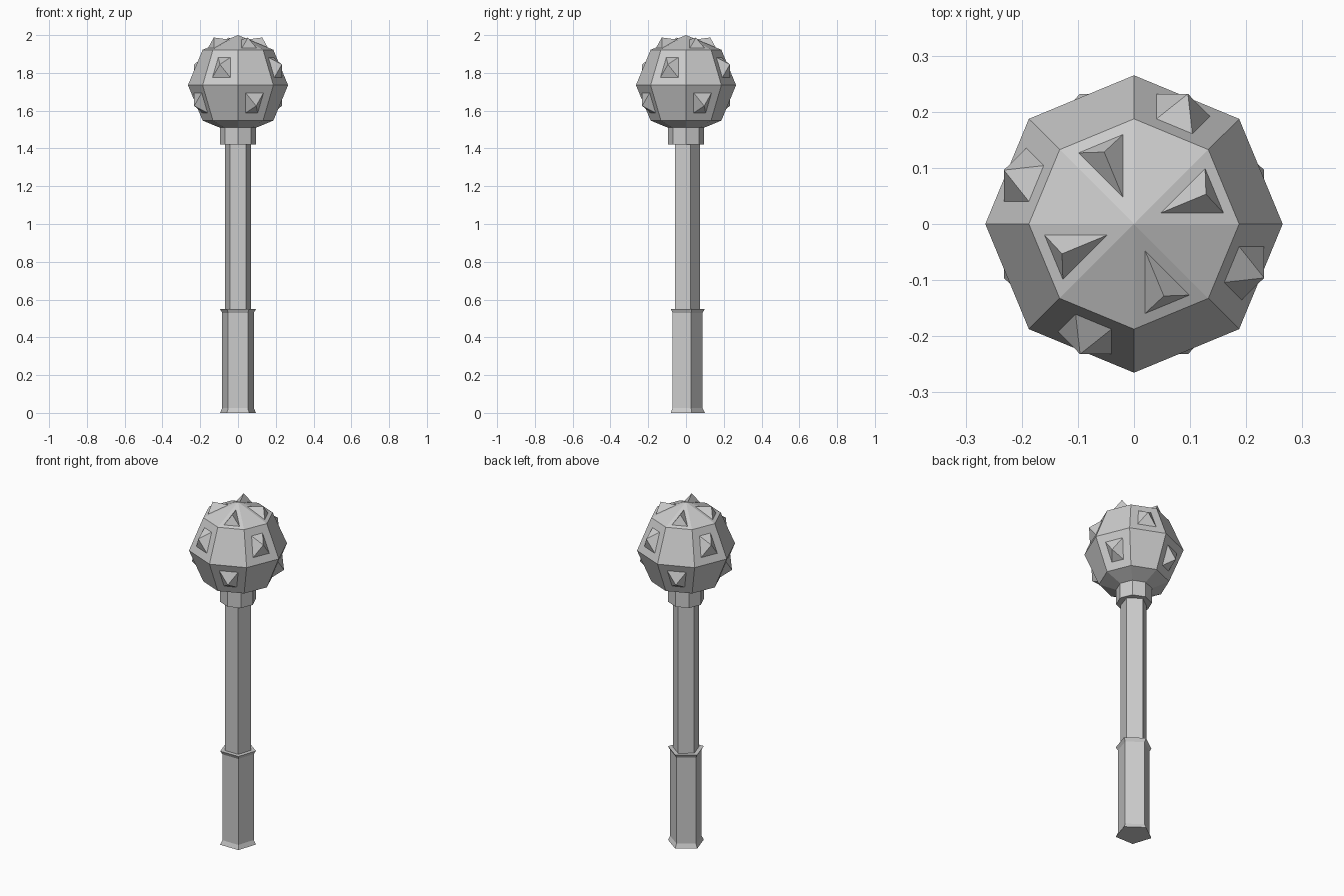
import bpy, bmesh, math

if "Cube" in bpy.data.objects:
    bpy.data.objects.remove(bpy.data.objects["Cube"])


def finish(bm, name):
    bmesh.ops.recalc_face_normals(bm, faces=bm.faces[:])
    mesh = bpy.data.meshes.new(name)
    bm.to_mesh(mesh)
    bm.free()
    obj = bpy.data.objects.new(name, mesh)
    bpy.context.collection.objects.link(obj)
    return obj


def prism(name, sides, profile, start=90):
    """Stack of regular polygons from (radius, z) pairs, capped at both ends."""
    bm = bmesh.new()
    rings = []
    for r, z in profile:
        angles = [math.radians(start + 360 * i / sides) for i in range(sides)]
        rings.append([bm.verts.new((r * math.cos(a), r * math.sin(a), z)) for a in angles])
    for low, high in zip(rings, rings[1:]):
        for i in range(sides):
            j = (i + 1) % sides
            bm.faces.new((low[i], low[j], high[j], high[i]))
    bm.faces.new(rings[0])
    bm.faces.new(rings[-1])
    return finish(bm, name)


# Five-sided grip with flared ends, and the shaft
prism("grip", 5, [(0.10, 0), (0.088, 0.025), (0.088, 0.53), (0.10, 0.55)])
prism("shaft", 5, [(0.073, 0.5), (0.073, 1.5)])

# Collar under the head
prism("collar", 8, [(0.096, 1.42), (0.096, 1.52)])

# Faceted ball head
R, CZ = 0.265, 1.735
bm = bmesh.new()
bmesh.ops.create_uvsphere(bm, u_segments=8, v_segments=4, radius=R)
bmesh.ops.recalc_face_normals(bm, faces=bm.faces[:])

# Alternating faces that carry a spike
tri_faces, quad_faces = [], []
for f in bm.faces:
    c = f.calc_center_median()
    sector = int((math.atan2(c.y, c.x) % math.tau) / (math.pi / 4))
    if len(f.verts) == 3:
        if c.z > 0 and sector % 2 == 0:
            tri_faces.append(f)
    elif (c.z < 0) == (sector % 2 == 0):
        quad_faces.append(f)

# Spikes: inset each chosen face and pull its centre out to a point
for faces, inset in ((tri_faces, 0.02), (quad_faces, 0.043)):
    bmesh.ops.inset_individual(bm, faces=faces, thickness=inset, use_even_offset=True)
    bm.normal_update()
    bmesh.ops.poke(bm, faces=faces, offset=0.045, center_mode='MEAN')
bmesh.ops.translate(bm, verts=bm.verts[:], vec=(0, 0, CZ))
finish(bm, "spiked_head")
